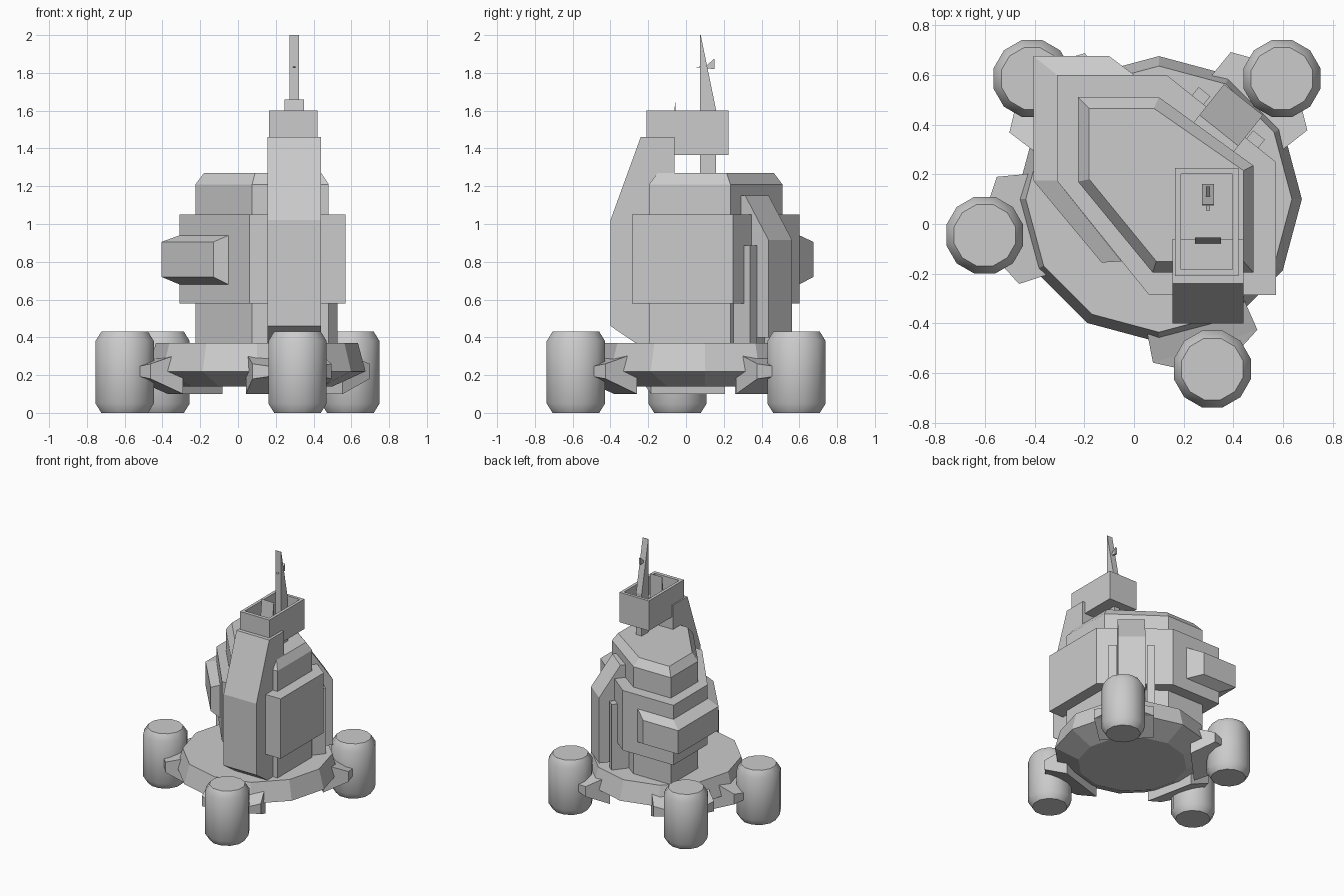
import bpy, math
from mathutils import Vector
import bmesh

if "Cube" in bpy.data.objects:
    bpy.data.objects.remove(bpy.data.objects["Cube"])

CENTER = Vector((0.1, 0.1, 0))


def loft(name, rings, smooth=False):
    """Join equal-sized rings of points with quads and cap both ends."""
    bm = bmesh.new()
    vr = [[bm.verts.new(p) for p in ring] for ring in rings]
    n = len(rings[0])
    for a, b in zip(vr, vr[1:]):
        for i in range(n):
            j = (i + 1) % n
            bm.faces.new((a[i], a[j], b[j], b[i]))
    bm.faces.new(vr[0][::-1])
    bm.faces.new(vr[-1])
    bmesh.ops.recalc_face_normals(bm, faces=bm.faces)
    me = bpy.data.meshes.new(name)
    bm.to_mesh(me)
    bm.free()
    ob = bpy.data.objects.new(name, me)
    bpy.context.collection.objects.link(ob)
    if smooth:
        bpy.ops.object.select_all(action='DESELECT')
        bpy.context.view_layer.objects.active = ob
        ob.select_set(True)
        bpy.ops.object.shade_smooth_by_angle(angle=math.radians(35))
    return ob


def flat(pts, z):
    return [(x, y, z) for x, y in pts]


def rect(x0, x1, y0, y1):
    return [(x0, y0), (x1, y0), (x1, y1), (x0, y1)]


def circle(c, r, z, phase=0.0, n=12):
    return [(c[0] + r * math.cos(phase + 2 * math.pi * i / n),
             c[1] + r * math.sin(phase + 2 * math.pi * i / n), z) for i in range(n)]


def side_profile(name, pts, t0, t1, out=(0, 1), along=(1, 0)):
    """Extrude an (outward, z) profile sideways from t0 to t1."""
    o, a = Vector((*out, 0)), Vector((*along, 0))
    return loft(name, [[o * d + a * t + Vector((0, 0, z)) for d, z in pts] for t in (t0, t1)])


# Round base plate
loft("base_plate", [circle(CENTER, r, z) for r, z in ((0.4, 0.14), (0.575, 0.22), (0.535, 0.37))])

# Four foot pods with wedge arms pointing at the base centre
pods = {"front": (0.315, -0.583), "left": (-0.6, -0.045),
        "back_left": (-0.41, 0.585), "back_right": (0.595, 0.585)}
for side, p in pods.items():
    prof = ((0.128, 0), (0.16, 0.05), (0.16, 0.38), (0.128, 0.43))
    loft(side + "_pod", [circle(p, r, z, math.radians(15)) for r, z in prof], smooth=True)
    u = (Vector((*p, 0)) - CENTER).normalized()
    v = Vector((-u.y, u.x, 0))
    rings = []
    for d, w, z0, z1 in ((0.44, 0.2, 0.10, 0.32), (0.62, 0.22, 0.18, 0.26), (0.69, 0.1, 0.2, 0.24)):
        rings.append([CENTER + u * d + v * s * w + Vector((0, 0, z))
                      for s, z in ((-1, z0), (1, z0), (1, z1), (-1, z1))])
    loft(side + "_arm", rings)

# Hull core with chamfered roof
core = [(-0.225, 0.51), (0.10, 0.51), (0.48, 0.235), (0.48, -0.195), (0.075, -0.195), (-0.225, 0.17)]
roof = [(-0.18, 0.465), (0.08, 0.465), (0.44, 0.215), (0.44, -0.15), (0.09, -0.15), (-0.18, 0.18)]
loft("hull_core", [flat(core, 0.36), flat(core, 1.21), flat(roof, 1.27)])

# Wide armour belt
belt = [(-0.31, 0.6), (0.13, 0.6), (0.57, 0.25), (0.57, -0.285), (0.06, -0.285), (-0.31, 0.175)]
loft("hull_belt", [flat(belt, 0.58), flat(belt, 1.05)])

# Bevelled band wrapped around the left and back of the belt
band = [((-0.05, -0.15), (-0.13, -0.155)), ((-0.31, 0.175), (-0.405, 0.175)),
        ((-0.31, 0.6), (-0.405, 0.675)), ((0.0, 0.6), (-0.10, 0.675))]
loft("side_band", [[(*i, 0.68), (*o, 0.72), (*o, 0.905), (*i, 0.94)] for i, o in band])

# Front tower
side_profile("front_tower", [(-0.26, 0.365), (-0.4, 0.46), (-0.4, 1.02), (-0.24, 1.46),
                             (-0.06, 1.46), (-0.06, 1.26), (-0.15, 1.26), (-0.15, 0.365)],
             0.155, 0.44)

# Rear buttress and flanking ribs on the diagonal face
n, t = (0.623, 0.782), (0.782, -0.623)
side_profile("rear_buttress", [(0.44, 0.40), (0.665, 0.40), (0.665, 0.915), (0.507, 1.15), (0.44, 1.15)],
             -0.067, 0.133, n, t)
for side, c in (("left", -0.11), ("right", 0.17)):
    side_profile(side + "_rear_rib", [(0.44, 0.365), (0.593, 0.365), (0.593, 0.885), (0.44, 0.885)],
                 c - 0.03, c + 0.03, n, t)

# Open lookout box
outer, inner = rect(0.165, 0.42, -0.21, 0.225), rect(0.188, 0.397, -0.182, 0.202)
loft("lookout_box", [flat(outer, 1.365), flat(outer, 1.6), flat(inner, 1.6), flat(inner, 1.42)])

# Mast blade running down to the roof, its small vane, and the inner shield
side_profile("mast_blade", [(0.075, 1.26), (0.16, 1.26), (0.16, 1.6), (0.078, 2.0), (0.075, 2.0)],
             0.273, 0.322)
side_profile("mast_vane", [(0.055, 1.83), (0.15, 1.82), (0.15, 1.875), (0.11, 1.84)], 0.29, 0.305)
side_profile("inner_shield", [(-0.085, 1.41), (-0.055, 1.41), (-0.055, 1.66)], 0.245, 0.35)
